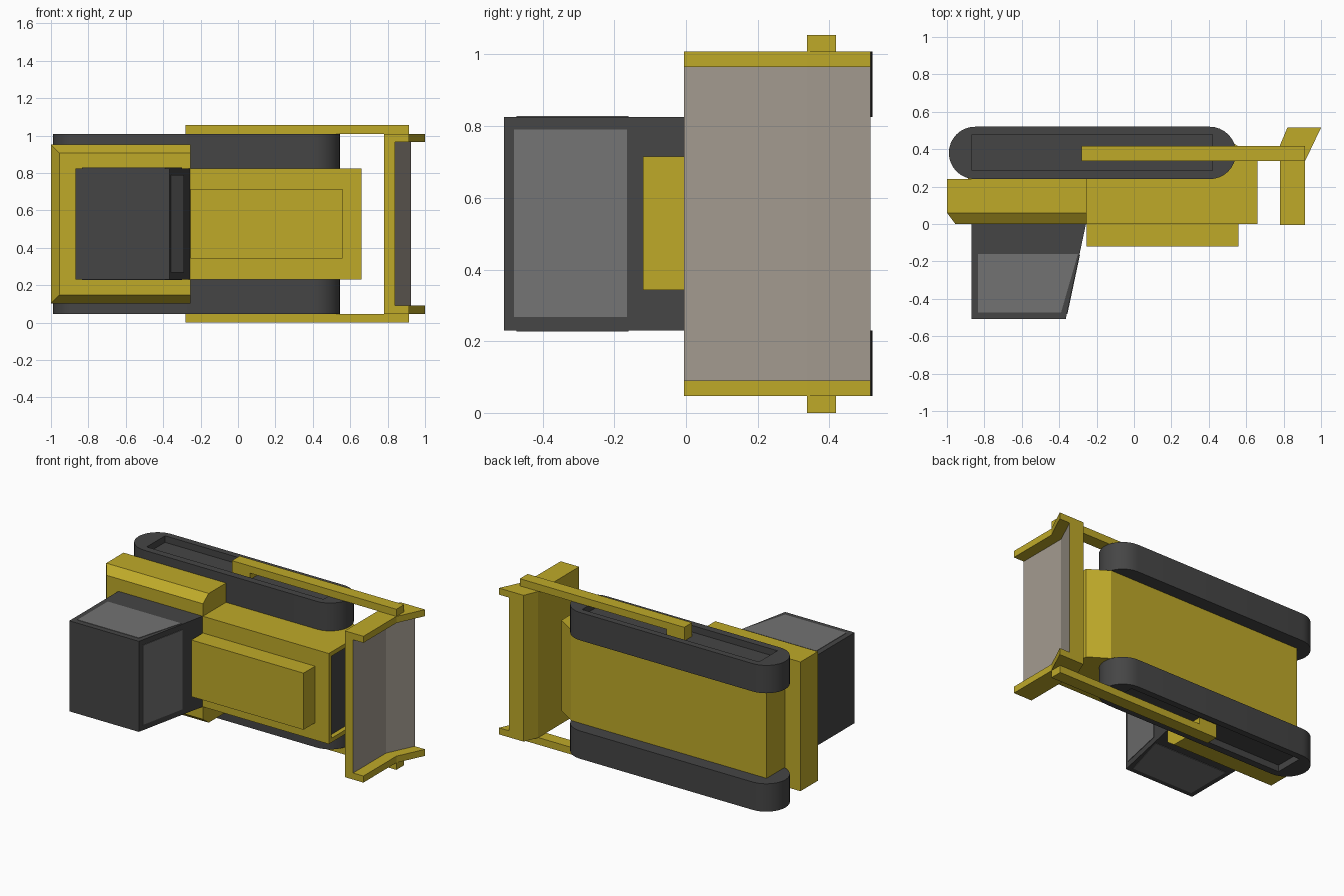
import bpy, bmesh, math

if "Cube" in bpy.data.objects:
    bpy.data.objects.remove(bpy.data.objects["Cube"])

MID = 0.5275  # mirror plane height (machine lies on its side)


def material(name, rgb):
    m = bpy.data.materials.new(name)
    m.diffuse_color = (*rgb, 1)
    m.use_nodes = True
    m.node_tree.nodes["Principled BSDF"].inputs["Base Color"].default_value = m.diffuse_color
    return m


YELLOW = material("yellow_paint", (0.52, 0.40, 0.022))
DARK = material("dark_rubber", (0.06, 0.06, 0.06))
GLASS = material("glass", (0.17, 0.17, 0.17))
STEEL = material("worn_steel", (0.37, 0.33, 0.28))


def prism(name, pts, z0, z1, *mats):
    """Extrude an x-y outline from z0 to z1."""
    bm = bmesh.new()
    face = bm.faces.new([bm.verts.new((x, y, z0)) for x, y in pts])
    new = bmesh.ops.extrude_face_region(bm, geom=[face])["geom"]
    bmesh.ops.translate(bm, vec=(0, 0, z1 - z0),
                        verts=[v for v in new if isinstance(v, bmesh.types.BMVert)])
    bmesh.ops.recalc_face_normals(bm, faces=bm.faces)
    me = bpy.data.meshes.new(name)
    bm.to_mesh(me)
    bm.free()
    ob = bpy.data.objects.new(name, me)
    bpy.context.collection.objects.link(ob)
    for m in mats:
        me.materials.append(m)
    return ob


def rect(x0, x1, y0, y1):
    return [(x0, y0), (x1, y0), (x1, y1), (x0, y1)]


def pair(name, pts, z0, z1, *mats):
    """A part on each side of the machine."""
    return [prism("left_" + name, pts, 2 * MID - z1, 2 * MID - z0, *mats),
            prism("right_" + name, pts, z0, z1, *mats)]


# Hull with recessed radiator grille
hull = prism("hull", [(-.887, 0), (.66, 0), (.66, .35), (.535, .43), (-.887, .43)],
             .23, .825, YELLOW, DARK)
bm = bmesh.new()
bm.from_mesh(hull.data)
nose = [f for f in bm.faces if f.normal.x > .99 and f.calc_center_median().x > .6]
bmesh.ops.inset_individual(bm, faces=nose, thickness=.04)
bmesh.ops.inset_individual(bm, faces=nose, thickness=0, depth=-.03)
for f in nose:
    f.material_index = 1
bm.to_mesh(hull.data)
bm.free()

# Engine hood
prism("engine_hood", rect(-.255, .56, -.12, .01), .343, .715, YELLOW)

# Rear deck, chamfered on three upper edges
deck = prism("rear_deck", rect(-1, -.255, 0, .24), .103, .952, YELLOW)
for v in deck.data.vertices:
    if v.co.y < .01:
        v.co.y = .06
bm = bmesh.new()
bm.from_mesh(deck.data)
top = [f for f in bm.faces if f.normal.y < -.9]
new = bmesh.ops.extrude_face_region(bm, geom=top)["geom"]
for v in [g for g in new if isinstance(g, bmesh.types.BMVert)]:
    v.co.y = 0
    v.co.x += .045 if v.co.x < -.9 else 0
    v.co.z += .045 if v.co.z < MID else -.045
bmesh.ops.delete(bm, geom=[f for f in top if f.is_valid], context='FACES')
bmesh.ops.recalc_face_normals(bm, faces=bm.faces)
bm.to_mesh(deck.data)
bm.free()

# Cab and windows
prism("cab", [(-.87, .01), (-.255, .01), (-.365, -.508), (-.87, -.508)], .23, .825, DARK)
pair("cab_window", [(-.835, -.16), (-.30, -.16), (-.39, -.473), (-.835, -.473)],
     .82, .828, GLASS)
slope = lambda y: -.257 + .212 * y
prism("cab_windscreen",
      [(slope(-.165) - .01, -.165), (slope(-.165) + .003, -.165),
       (slope(-.48) + .003, -.48), (slope(-.48) - .01, -.48)], .267, .79, GLASS)

# Tracks: rounded loops with a recess in the outer side
N = 16
loop = [(cx + .14 * math.cos(a), .38 + .14 * math.sin(a))
        for cx, start in ((.405, -math.pi / 2), (-.85, math.pi / 2))
        for a in (start + math.pi * i / N for i in range(N + 1))]
tracks = pair("track", loop, .825, 1.008, DARK)
cutters = pair("track_recess_cutter", rect(-.865, .42, .287, .478), .965, 1.05, DARK)
for track, cutter in zip(tracks, cutters):
    cutter.hide_render = cutter.hide_viewport = True
    mod = track.modifiers.new("recess", 'BOOLEAN')
    mod.operation, mod.object, mod.solver = 'DIFFERENCE', cutter, 'EXACT'
    bpy.ops.object.select_all(action='DESELECT')
    bpy.context.view_layer.objects.active = track
    track.select_set(True)
    bpy.ops.object.modifier_apply(modifier=mod.name)
    bpy.ops.object.shade_smooth_by_angle(angle=math.radians(30))
for cutter in cutters:
    bpy.data.objects.remove(cutter)

# Push arms with mounts seated in the track recesses
pair("push_arm", rect(-.28, .915, .337, .418), 1.008, 1.055, YELLOW)
pair("arm_mount", rect(-.28, -.15, .337, .418), .96, 1.01, YELLOW)

# Blade: side plates and a bent mouldboard with steel front
pair("blade_side", [(.78, -.005), (.915, -.005), (.915, .337), (1, .515),
                    (.82, .515), (.78, .42)], .965, 1.008, YELLOW)
blade = prism("blade", [(.78, -.005), (.84, -.005), (.84, .337), (.925, .515),
                        (.82, .515), (.78, .42)], .085, .97, YELLOW, STEEL)
for p in blade.data.polygons:
    if p.normal.x > .5:
        p.material_index = 1
